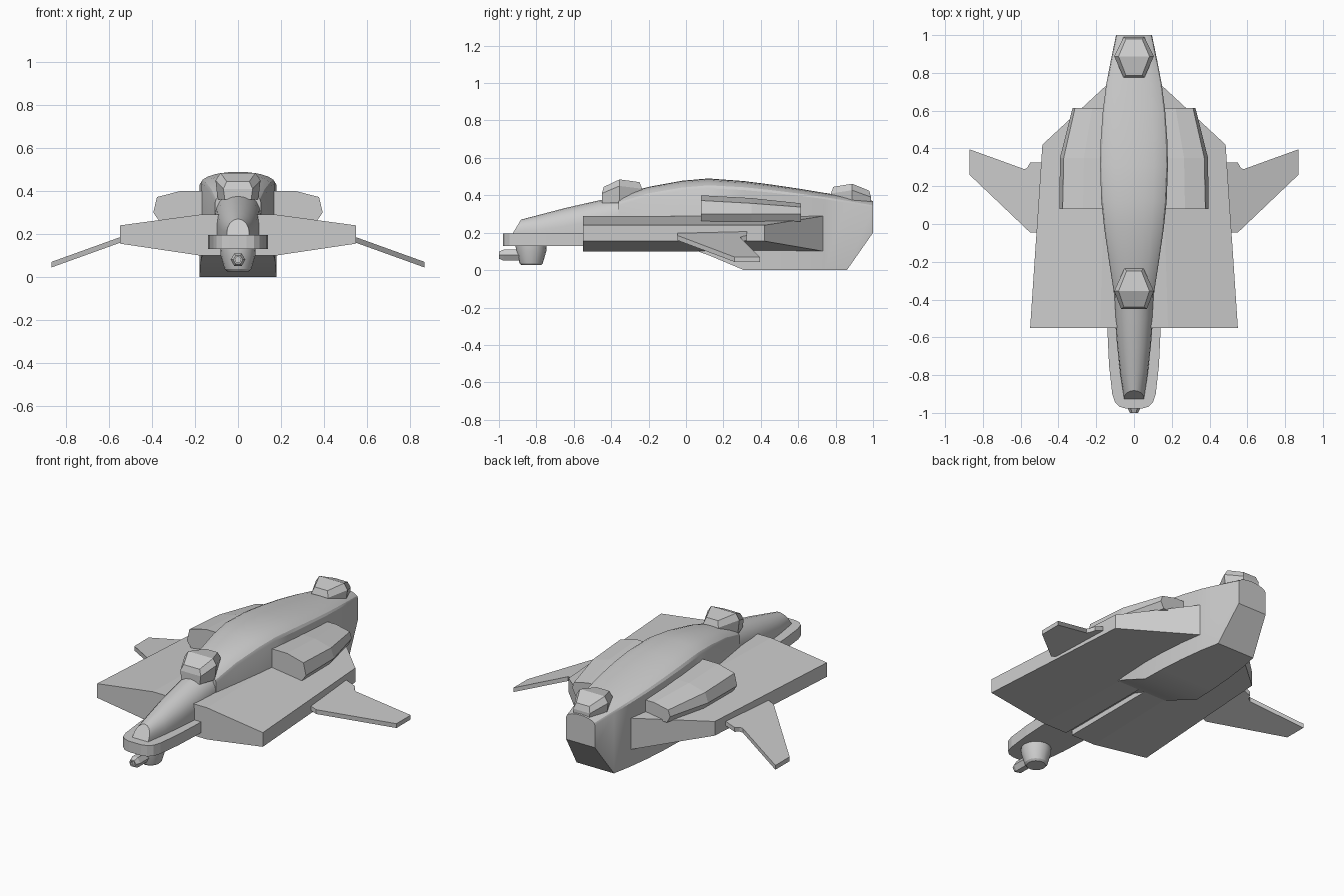
import bpy, bmesh, math

if "Cube" in bpy.data.objects:
    bpy.data.objects.remove(bpy.data.objects["Cube"])


def loft(name, rings, mirror=False, smooth=False):
    """Skin equal-sized closed rings of points and cap both ends."""
    bm = bmesh.new()
    vs = [[bm.verts.new(p) for p in r] for r in rings]
    n = len(vs[0])
    for a, b in zip(vs, vs[1:]):
        for i in range(n):
            j = (i + 1) % n
            bm.faces.new((a[i], a[j], b[j], b[i]))
    bm.faces.new(vs[0])
    bm.faces.new(vs[-1])
    bmesh.ops.recalc_face_normals(bm, faces=bm.faces)
    me = bpy.data.meshes.new(name)
    bm.to_mesh(me)
    bm.free()
    ob = bpy.data.objects.new(name, me)
    bpy.context.collection.objects.link(ob)
    if mirror:
        ob.modifiers.new("Mirror", 'MIRROR')
    if smooth:
        bpy.ops.object.select_all(action='DESELECT')
        bpy.context.view_layer.objects.active = ob
        ob.select_set(True)
        bpy.ops.object.shade_smooth_by_angle(angle=math.radians(28))
    return ob


def arch(y, w, zb, sh, top, lean=0.0, n=10):
    """Flat bottom, upright sides, rounded roof; lean tilts the ring back."""
    pts = [(-w, zb), (w, zb)]
    for i in range(n + 1):
        a = math.pi * i / n
        pts.append((w * math.cos(a), sh + (top - sh) * math.sin(a)))
    return [(x, y + lean * (z - zb), z) for x, z in pts]


# Main hull with deep rear keel: y, half width, bottom, shoulder, top
hull = [(-.36, .107, .13, .345, .400), (-.20, .132, .13, .395, .445),
        (-.02, .158, .13, .425, .478), (.12, .173, .08, .437, .490),
        (.31, .180, 0, .428, .476), (.45, .176, 0, .415, .458),
        (.60, .165, 0, .398, .436), (.74, .147, 0, .380, .413),
        (.86, .124, 0, .360, .394), (1.0, .095, .20, .335, .370)]
loft("main_hull", [arch(*s) for s in hull], smooth=True)

# Tapered nose canopy with slanted front facet
nose = [(-.93, .052, .19, .205, .270, .6), (-.80, .072, .19, .215, .297, .2),
        (-.65, .089, .19, .235, .331), (-.50, .101, .19, .26, .365),
        (-.34, .106, .19, .29, .400)]
loft("nose_canopy", [arch(*s) for s in nose], smooth=True)

# Rounded chin plate beneath the nose
half = [(.14, -.30), (.14, -.58), (.132, -.75), (.115, -.90),
        (.10, -.945), (.075, -.968), (.04, -.978)]
outline = half + [(-x, y) for x, y in reversed(half)]
loft("chin_plate", [[(x, y, z) for x, y in outline] for z in (.13, .195)])

# Thick wedge wings: front edge x, rear edge x/y, bottom, top
wing = [(.02, .02, .74, .10, .29), (.18, .14, .74, .10, .29),
        (.55, .485, .42, .155, .24)]
loft("wing", [[(xf, -.55, zb), (xr, yr, zb), (xr, yr, zt), (xf, -.55, zt)]
              for xf, xr, yr, zb, zt in wing], mirror=True)

# Engine nacelles on the wing roots
nacelle = [(.08, [(.05, .255), (.365, .257), (.395, .30), (.378, .372), (.27, .40), (.05, .40)]),
           (.35, [(.05, .255), (.362, .258), (.392, .30), (.372, .357), (.265, .385), (.05, .385)]),
           (.615, [(.05, .26), (.305, .26), (.325, .30), (.312, .337), (.22, .357), (.05, .357)])]
loft("nacelle", [[(x, y, z) for x, z in prof] for y, prof in nacelle], mirror=True)

# Drooping swept fins at the wing tips
fin = [(.47, -.045), (.55, -.045), (.87, .26), (.87, .395), (.58, .29),
       (.565, .298), (.55, .325), (.47, .325)]


def fin_z(x):
    return .172 - .36 * (x - .55)


loft("fin", [[(x, y, fin_z(x) + d) for x, y in fin] for d in (-.013, .013)], mirror=True)


# Six-sided dorsal turrets with a ridge across the middle
def turret(name, y0, ym, y1, w0, w1, zs, base):
    def ring(k, dz):
        pts = [(w0, y0, zs[0]), (.105, ym, zs[1]), (w1, y1, zs[2])]
        pts += [(-x, y, z) for x, y, z in reversed(pts)]
        return [(x * k, ym + (y - ym) * (k + 1) / 2, z + dz) for x, y, z in pts]
    low = [(x * .9, y, base) for x, y, z in ring(1, 0)]
    bm_rings = [low, ring(1, -.035), ring(.78, 0)]
    ob = loft(name, bm_rings)
    # fold the top cap along its ridge
    bm = bmesh.new()
    bm.from_mesh(ob.data)
    bm.verts.ensure_lookup_table()
    bmesh.ops.connect_verts(bm, verts=[bm.verts[13], bm.verts[16]])
    bm.to_mesh(ob.data)
    bm.free()


turret("front_turret", -.45, -.355, -.235, .068, .05, (.445, .485, .47), .36)
turret("rear_turret", .775, .888, .99, .055, .055, (.445, .462, .425), .345)


# Chin gun: tapered mount and hexagonal barrel
def circle(r, n):
    return [(r * math.cos(2 * math.pi * i / n), r * math.sin(2 * math.pi * i / n))
            for i in range(n)]


loft("gun_mount", [[(x, -.828 + y, z) for x, y in circle(r, 16)]
                   for r, z in ((.083, .135), (.081, .10), (.062, .036), (.052, .026))],
     smooth=True)
loft("gun_barrel", [[(x, y, .08 + z) for x, z in circle(r, 6)]
                    for r, y in ((.034, -.84), (.034, -.975), (.022, -1.0),
                                 (.014, -1.0), (.014, -.985))])
